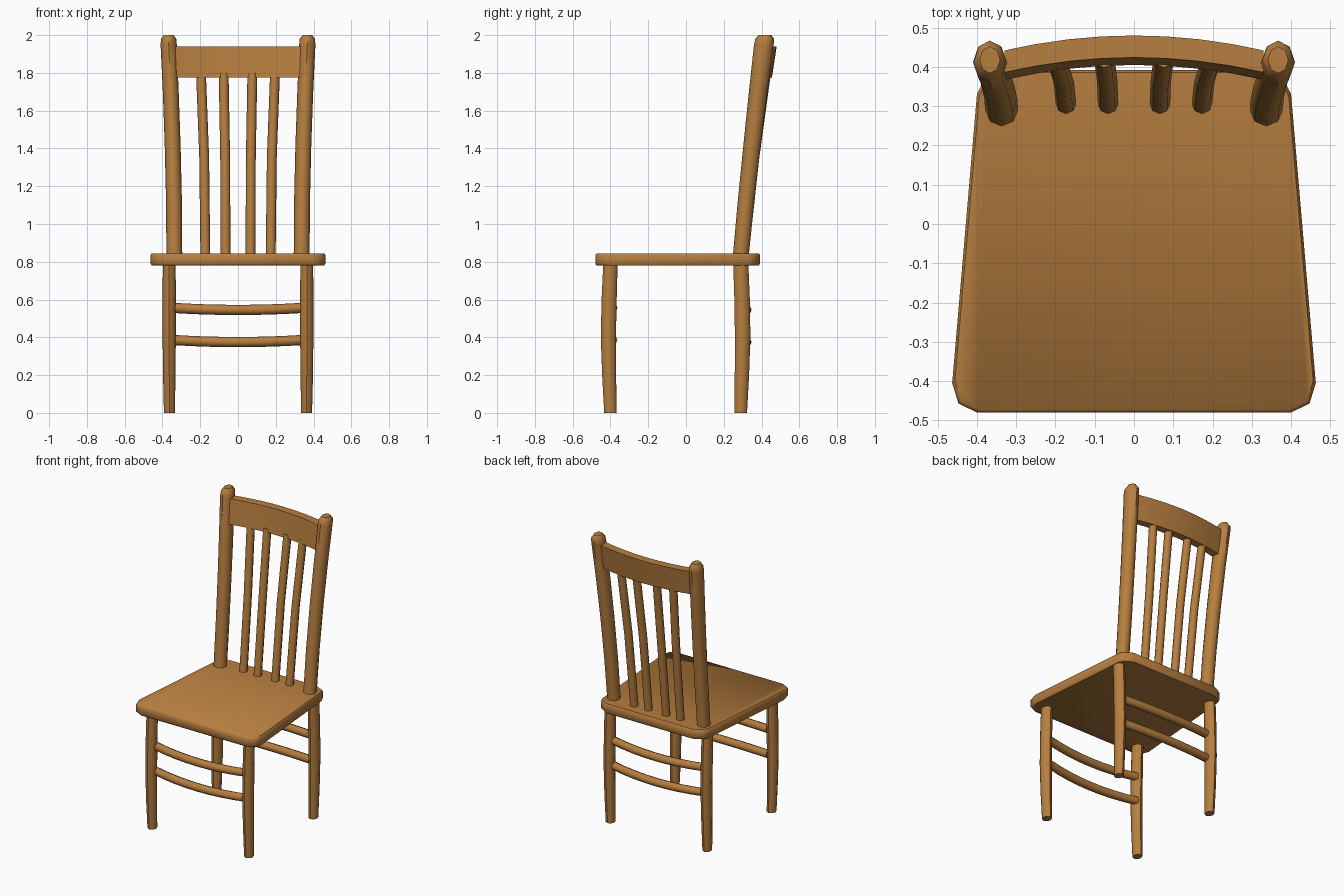
import bpy, bmesh, math
from mathutils import Vector

if "Cube" in bpy.data.objects:
    bpy.data.objects.remove(bpy.data.objects["Cube"])

wood = bpy.data.materials.new("warm wood")
wood.diffuse_color = (0.47, 0.21, 0.05, 1)
wood.use_nodes = True
wood.node_tree.nodes["Principled BSDF"].inputs["Base Color"].default_value = wood.diffuse_color


def finish(name, bm, angle):
    bmesh.ops.recalc_face_normals(bm, faces=bm.faces[:])
    me = bpy.data.meshes.new(name)
    bm.to_mesh(me)
    bm.free()
    me.materials.append(wood)
    ob = bpy.data.objects.new(name, me)
    bpy.context.collection.objects.link(ob)
    bpy.ops.object.select_all(action='DESELECT')
    bpy.context.view_layer.objects.active = ob
    ob.select_set(True)
    bpy.ops.object.shade_smooth_by_angle(angle=math.radians(angle))
    return ob


def loft(name, rings, angle):
    """Skin a list of closed vertex rings and cap both ends."""
    bm = bmesh.new()
    vs = [[bm.verts.new(p) for p in r] for r in rings]
    n = len(vs[0])
    for a, b in zip(vs, vs[1:]):
        for i in range(n):
            j = (i + 1) % n
            bm.faces.new((a[i], a[j], b[j], b[i]))
    bm.faces.new(vs[0])
    bm.faces.new(vs[-1])
    return finish(name, bm, angle)


def turned(name, stations, side=1, sides=8):
    """Upright rod; stations are (x, y, z, radius_x, radius_y)."""
    rings = []
    for x, y, z, rx, ry in stations:
        rings.append([Vector((side * x + rx * math.cos(k * math.tau / sides),
                              y + ry * math.sin(k * math.tau / sides), z))
                      for k in range(sides)])
    return loft(name, rings, 50)


# Seat: tapered board with clipped corners and softened edges
half = [(0.40, -0.48), (0.447, -0.457), (0.463, -0.405),
        (0.40, 0.33), (0.385, 0.36), (0.33, 0.392)]
outline = half + [(-x, y) for x, y in reversed(half)]
rings = []
for z, s in ((0.78, 0.985), (0.79, 1), (0.835, 1), (0.845, 0.985)):
    rings.append([(x * s, (y + 0.044) * s - 0.044, z) for x, y in outline])
loft("seat", rings, 50)

for side, word in ((-1, "left"), (1, "right")):
    # Legs with a gentle bow
    turned("front_leg_" + word, [
        (0.363, -0.400, 0.0, 0.029, 0.033), (0.364, -0.407, 0.2, 0.033, 0.037),
        (0.364, -0.411, 0.4, 0.035, 0.040), (0.364, -0.407, 0.6, 0.035, 0.040),
        (0.364, -0.400, 0.79, 0.034, 0.038)], side)
    turned("back_leg_" + word, [
        (0.363, 0.290, 0.0, 0.029, 0.033), (0.364, 0.296, 0.2, 0.033, 0.038),
        (0.364, 0.300, 0.4, 0.035, 0.041), (0.364, 0.297, 0.6, 0.035, 0.041),
        (0.364, 0.290, 0.79, 0.034, 0.040)], side)
    # Leaning back posts with rounded tops
    turned("back_post_" + word, [
        (0.337, 0.290, 0.83, 0.042, 0.042), (0.339, 0.318, 1.12, 0.042, 0.044),
        (0.346, 0.350, 1.42, 0.042, 0.046), (0.356, 0.382, 1.70, 0.042, 0.049),
        (0.367, 0.412, 1.95, 0.043, 0.052), (0.367, 0.417, 1.98, 0.040, 0.050),
        (0.367, 0.418, 2.0, 0.026, 0.034)], side)
    # Spindles
    for label, xs, top_y in (("inner", (0.066, 0.068, 0.076), 0.424),
                             ("outer", (0.173, 0.179, 0.196), 0.418)):
        turned(f"{label}_spindle_{word}", [
            (xs[0], 0.305, 0.83, 0.026, 0.026),
            (xs[1], 0.362, 1.35, 0.026, 0.026),
            (xs[2], top_y, 1.80, 0.026, 0.026)], side)

# Curved top rail, tilted back
rings = []
for k in range(9):
    x = -0.33 + 0.66 * k / 8
    bow = 0.038 * (1 - (x / 0.33) ** 2)
    rings.append([(x, 0.375 + bow - 0.008, 1.775), (x, 0.425 + bow - 0.008, 1.775),
                  (x, 0.442 + bow, 1.94), (x, 0.386 + bow, 1.94)])
loft("top_rail", rings, 35)

# Bowed stretchers between the front legs and between the back legs
for word, y0, out in (("front", -0.39, -1), ("back", 0.29, 1)):
    for level, z0 in (("lower", 0.386), ("upper", 0.556)):
        rings = []
        for k in range(9):
            x = -0.345 + 0.69 * k / 8
            b = 1 - (x / 0.345) ** 2
            rings.append([(x, y0 + out * 0.03 * b + 0.027 * math.cos(a * math.tau / 8),
                           z0 - 0.011 * b + 0.027 * math.sin(a * math.tau / 8))
                          for a in range(8)])
        loft(f"{word}_{level}_stretcher", rings, 50)
